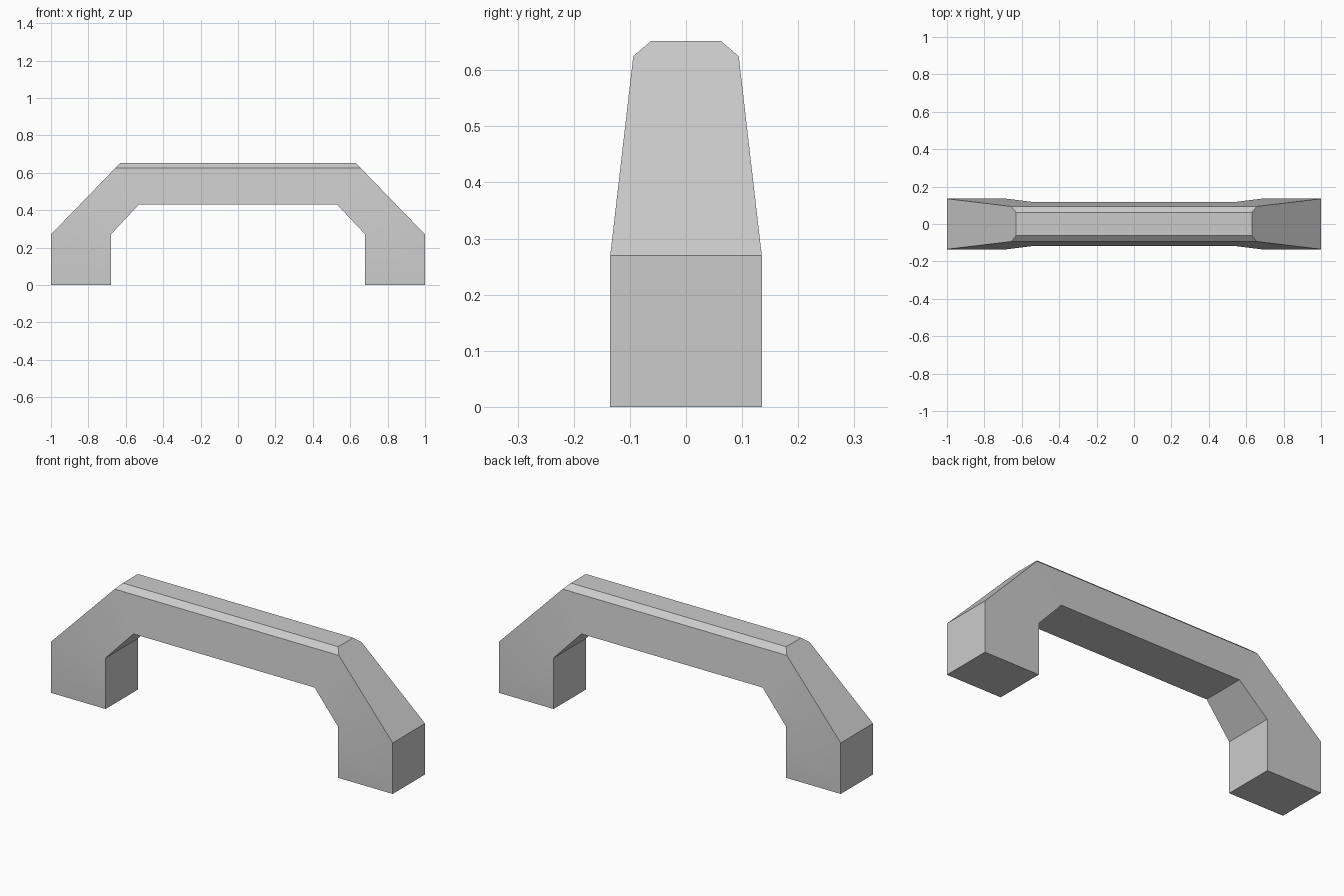
import bpy
import bmesh
import math
from mathutils import Vector

cube = bpy.data.objects.get("Cube")
if cube:
    bpy.data.objects.remove(cube, do_unlink=True)

FOOT_HALF, SHOULDER_Z = 0.135, 0.27
CHAMFER_HALF, CHAMFER_Z = 0.094, 0.625
CROWN_HALF, CROWN_Z = 0.0625, 0.652

# Plain grey finish
grey = bpy.data.materials.new("grey_metal")
grey.use_nodes = True
colour = (0.6, 0.6, 0.6, 1)
grey.diffuse_color = colour
grey.node_tree.nodes["Principled BSDF"].inputs["Base Color"].default_value = colour

# Front outline of the handle, mirrored from its left half
half = [(0.53, 0.43), (0.68, SHOULDER_Z), (0.68, 0), (1, 0),
        (1, SHOULDER_Z), (0.63, CROWN_Z)]
outline = half + [(-x, z) for x, z in reversed(half)]

bm = bmesh.new()
face = bm.faces.new([bm.verts.new((x, -FOOT_HALF, z)) for x, z in outline])
extruded = bmesh.ops.extrude_face_region(bm, geom=[face])["geom"]
bmesh.ops.translate(bm, vec=(0, 2 * FOOT_HALF, 0),
                    verts=[v for v in extruded if isinstance(v, bmesh.types.BMVert)])

# Separate the straight feet from the tapering grip
bmesh.ops.bisect_plane(bm, geom=bm.verts[:] + bm.edges[:] + bm.faces[:], dist=1e-5,
                       plane_co=(0, 0, SHOULDER_Z), plane_no=(0, 0, 1))
slope = (FOOT_HALF - CHAMFER_HALF) / (CHAMFER_Z - SHOULDER_Z)
for v in bm.verts:
    width = FOOT_HALF - slope * max(0, v.co.z - SHOULDER_Z)
    v.co.y = math.copysign(width, v.co.y)

# Chamfer both long top edges
for side in (-1, 1):
    normal = Vector((0, side * (CROWN_Z - CHAMFER_Z), CHAMFER_HALF - CROWN_HALF))
    cut = bmesh.ops.bisect_plane(bm, geom=bm.verts[:] + bm.edges[:] + bm.faces[:],
                                 dist=1e-5, plane_co=(0, side * CROWN_HALF, CROWN_Z),
                                 plane_no=normal, clear_outer=True)
    rim = [e for e in cut["geom_cut"] if isinstance(e, bmesh.types.BMEdge)]
    bmesh.ops.holes_fill(bm, edges=rim, sides=0)

bmesh.ops.recalc_face_normals(bm, faces=bm.faces[:])
mesh = bpy.data.meshes.new("pull_handle")
bm.to_mesh(mesh)
bm.free()
mesh.materials.append(grey)
handle = bpy.data.objects.new("pull_handle", mesh)
bpy.context.collection.objects.link(handle)

bpy.ops.object.select_all(action="DESELECT")
handle.select_set(True)
bpy.context.view_layer.objects.active = handle
bpy.ops.object.shade_smooth_by_angle(angle=math.radians(25))
